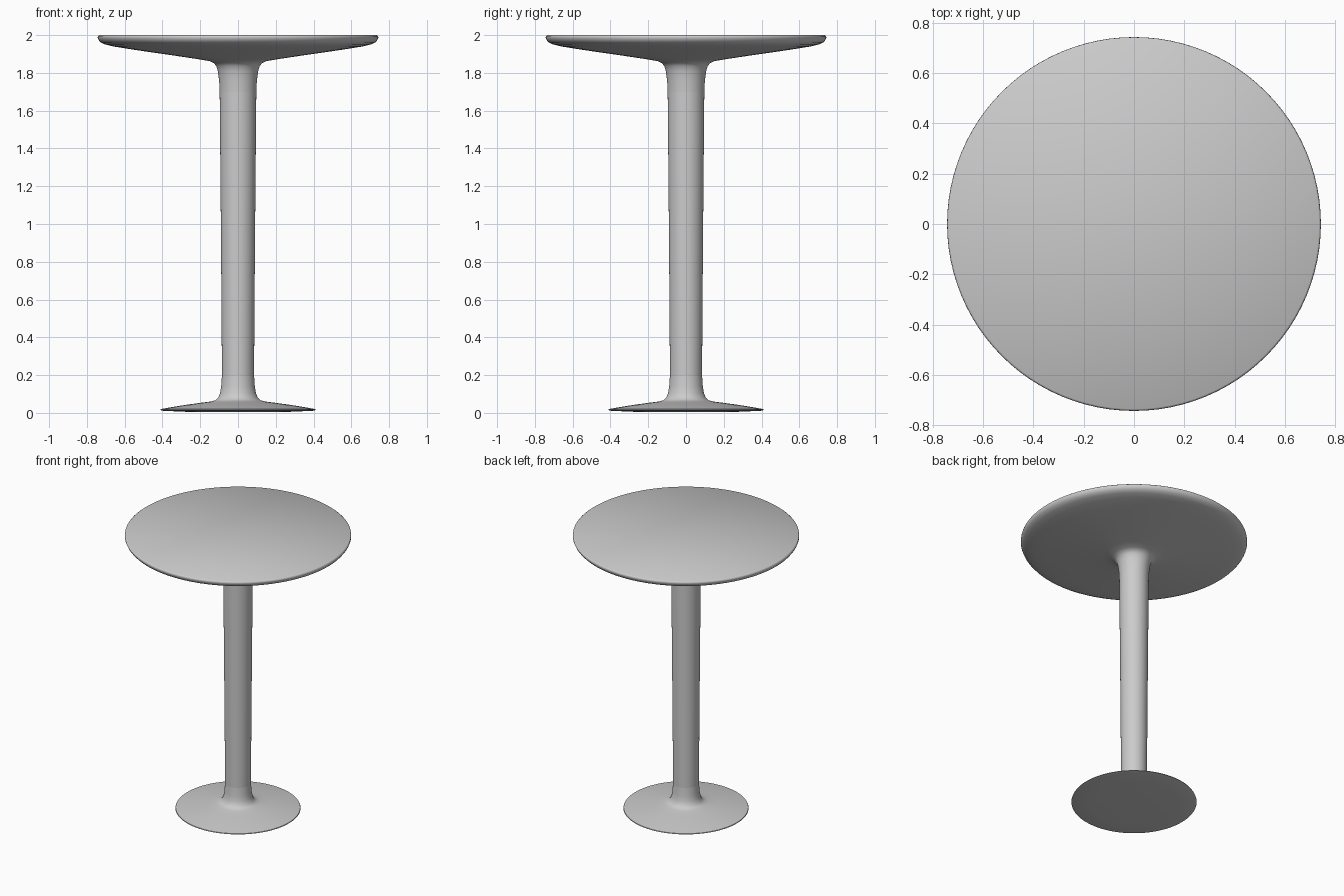
import bpy, bmesh, math

if "Cube" in bpy.data.objects:
    bpy.data.objects.remove(bpy.data.objects["Cube"])

SIDES = 96


def lathe(name, profile):
    """Revolve a list of (radius, z) points around the z axis."""
    bm = bmesh.new()
    verts = [bm.verts.new((r, 0, z)) for r, z in profile]
    edges = [bm.edges.new(pair) for pair in zip(verts, verts[1:])]
    bmesh.ops.spin(bm, geom=verts + edges, cent=(0, 0, 0), axis=(0, 0, 1),
                   angle=math.tau, steps=SIDES, use_duplicate=False)
    bmesh.ops.remove_doubles(bm, verts=bm.verts, dist=1e-5)
    bmesh.ops.recalc_face_normals(bm, faces=bm.faces)
    # The profile runs from bottom to top, so check the side faces outward
    side = max(bm.faces, key=lambda f: f.calc_center_median().xy.length)
    if side.normal.xy.dot(side.calc_center_median().xy) < 0:
        bmesh.ops.reverse_faces(bm, faces=bm.faces)
    mesh = bpy.data.meshes.new(name)
    bm.to_mesh(mesh)
    bm.free()
    obj = bpy.data.objects.new(name, mesh)
    bpy.context.collection.objects.link(obj)
    bpy.context.view_layer.objects.active = obj
    obj.select_set(True)
    bpy.ops.object.shade_smooth_by_angle(angle=math.radians(50))
    obj.select_set(False)
    return obj


# Thin disc foot, flaring up into the column
lathe("base", [
    (0, 0.004), (0.28, 0.006), (0.395, 0.011), (0.411, 0.015), (0.409, 0.02),
    (0.36, 0.029), (0.28, 0.042), (0.20, 0.053), (0.145, 0.06),
    (0.12, 0.067), (0.105, 0.08), (0.095, 0.105), (0.089, 0.14), (0.085, 0.20),
])

# Slightly tapered column, wider towards the top
lathe("column", [(0.085, 0.20), (0.088, 0.65), (0.092, 1.15), (0.097, 1.70)])

# Round top with a shallow dished underside, flaring out of the column
lathe("table_top", [
    (0.097, 1.70), (0.100, 1.76), (0.107, 1.81), (0.115, 1.836),
    (0.128, 1.852), (0.15, 1.862), (0.20, 1.871), (0.32, 1.889),
    (0.46, 1.909), (0.58, 1.927), (0.66, 1.940), (0.705, 1.951),
    (0.728, 1.962), (0.738, 1.974), (0.743, 1.986), (0.742, 1.995),
    (0.735, 2.0), (0, 2.0),
])
